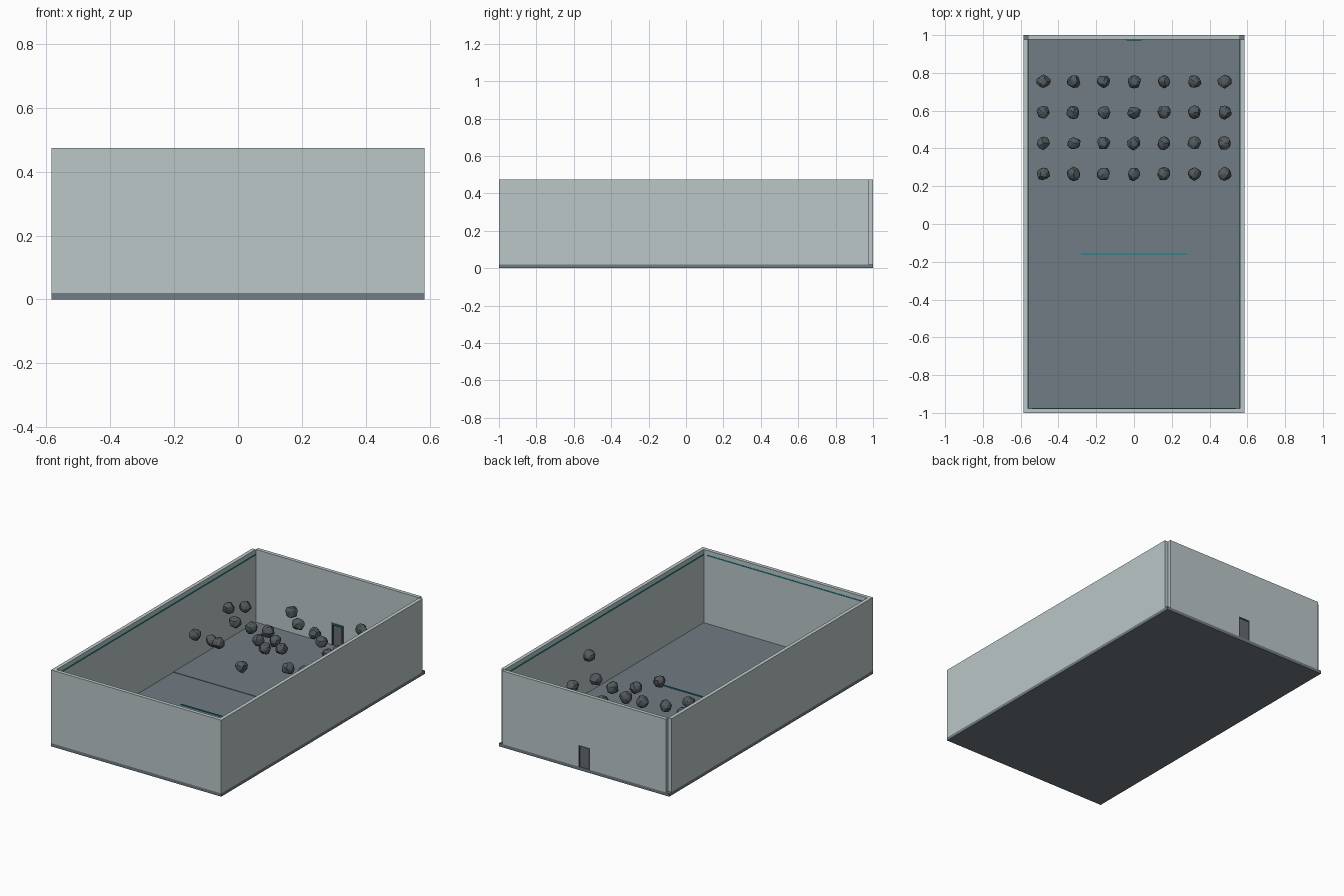
import bpy, bmesh, random
from mathutils import Vector

if "Cube" in bpy.data.objects:
    bpy.data.objects.remove(bpy.data.objects["Cube"])

random.seed(7)


def material(name, rgb):
    m = bpy.data.materials.new(name)
    m.diffuse_color = (*rgb, 1)
    m.use_nodes = True
    m.node_tree.nodes["Principled BSDF"].inputs["Base Color"].default_value = m.diffuse_color
    return m


WALL = material("pale_grey", (0.50, 0.57, 0.58))
FLOOR = material("slate_grey", (0.165, 0.20, 0.23))
ROCK = material("dark_rock", (0.085, 0.10, 0.11))
DOOR = material("door_grey", (0.13, 0.15, 0.165))
FRAME = material("frame_grey", (0.05, 0.06, 0.07))
TEAL = material("teal", (0.01, 0.24, 0.29))


def finish(bm, name, mat):
    me = bpy.data.meshes.new(name)
    bm.to_mesh(me)
    bm.free()
    me.materials.append(mat)
    ob = bpy.data.objects.new(name, me)
    bpy.context.collection.objects.link(ob)
    return ob


def box(name, x, y, z, mat):
    """Box given by its (low, high) range on each axis."""
    bm = bmesh.new()
    bmesh.ops.create_cube(bm, size=1)
    for v in bm.verts:
        v.co = Vector([lo + (c + 0.5) * (hi - lo) for c, (lo, hi) in zip(v.co, (x, y, z))])
    return finish(bm, name, mat)


HX, IX, IY = 0.585, 0.562, 0.977   # outer half width, inner half width, inner half length
BASE, TOP = 0.02, 0.475

# Floor slab and the raised rear zone
box("floor", (-HX, HX), (-1, 1), (0, BASE), FLOOR)
box("rear_floor_zone", (-IX, IX), (0.168, IY), (BASE - 0.005, BASE + 0.003), FLOOR)

# Side walls stop short of the rear edge
for side, s in (("left", -1), ("right", 1)):
    box(side + "_wall", sorted((s * IX, s * HX)), (-1, IY), (BASE, TOP), WALL)
    box(side + "_trim", sorted((s * (IX - 0.003), s * (IX + 0.005))), (-IY, IY), (0.44, 0.447), TEAL)
box("front_wall", (-IX, IX), (-1, -IY), (BASE, TOP), WALL)
box("front_trim", (-0.54, 0.54), (-IY - 0.005, -IY + 0.002), (0.44, 0.447), TEAL)

# Rear wall built around the doorway
DW, DH = 0.04, 0.155
for side, s in (("left", -1), ("right", 1)):
    box("rear_wall_" + side, sorted((s * DW, s * IX)), (IY, 1), (BASE, TOP), WALL)
box("rear_wall_lintel", (-DW, DW), (IY, 1), (DH, TOP), WALL)

# Door panel, frame and lit header
box("door_panel", (-DW, DW), (IY + 0.004, 0.996), (BASE, DH), DOOR)
for side, s in (("left", -1), ("right", 1)):
    box("door_jamb_" + side, sorted((s * (DW - 0.009), s * DW)), (IY - 0.004, 1), (BASE, DH), FRAME)
box("door_head", (-DW, DW), (IY - 0.004, 1), (DH - 0.008, DH), FRAME)
box("door_light", (-DW, DW), (IY - 0.005, IY), (DH, DH + 0.004), TEAL)

# Start line on the floor
box("start_line", (-0.28, 0.28), (-0.164, -0.155), (BASE - 0.003, BASE + 0.004), TEAL)

# Floating rocks: four rows of seven, each at its own height
HEIGHTS = (
    (0.24, 0.23, 0.126, 0.28, 0.20, 0.155, 0.31),
    (0.14, 0.30, 0.23, 0.215, 0.12, 0.27, 0.186),
    (0.28, 0.20, 0.16, 0.306, 0.24, 0.14, 0.20),
    (0.225, 0.117, 0.278, 0.19, 0.12, 0.297, 0.21),
)
for j, row in enumerate(HEIGHTS):
    for i, h in enumerate(row):
        bm = bmesh.new()
        bmesh.ops.create_icosphere(bm, subdivisions=2, radius=0.036)
        for v in bm.verts:
            v.co *= random.uniform(0.82, 1.1)
        # keep the convex chunk so the facets stay broad
        hull = bmesh.ops.convex_hull(bm, input=bm.verts[:])
        loose = [g for g in hull["geom_interior"] if isinstance(g, bmesh.types.BMVert)]
        bmesh.ops.delete(bm, geom=loose, context="VERTS")
        bmesh.ops.recalc_face_normals(bm, faces=bm.faces[:])
        rock = finish(bm, f"rock_{j}_{i}", ROCK)
        rock.location = (-0.48 + 0.16 * i, 0.265 + 0.163 * j, h)
